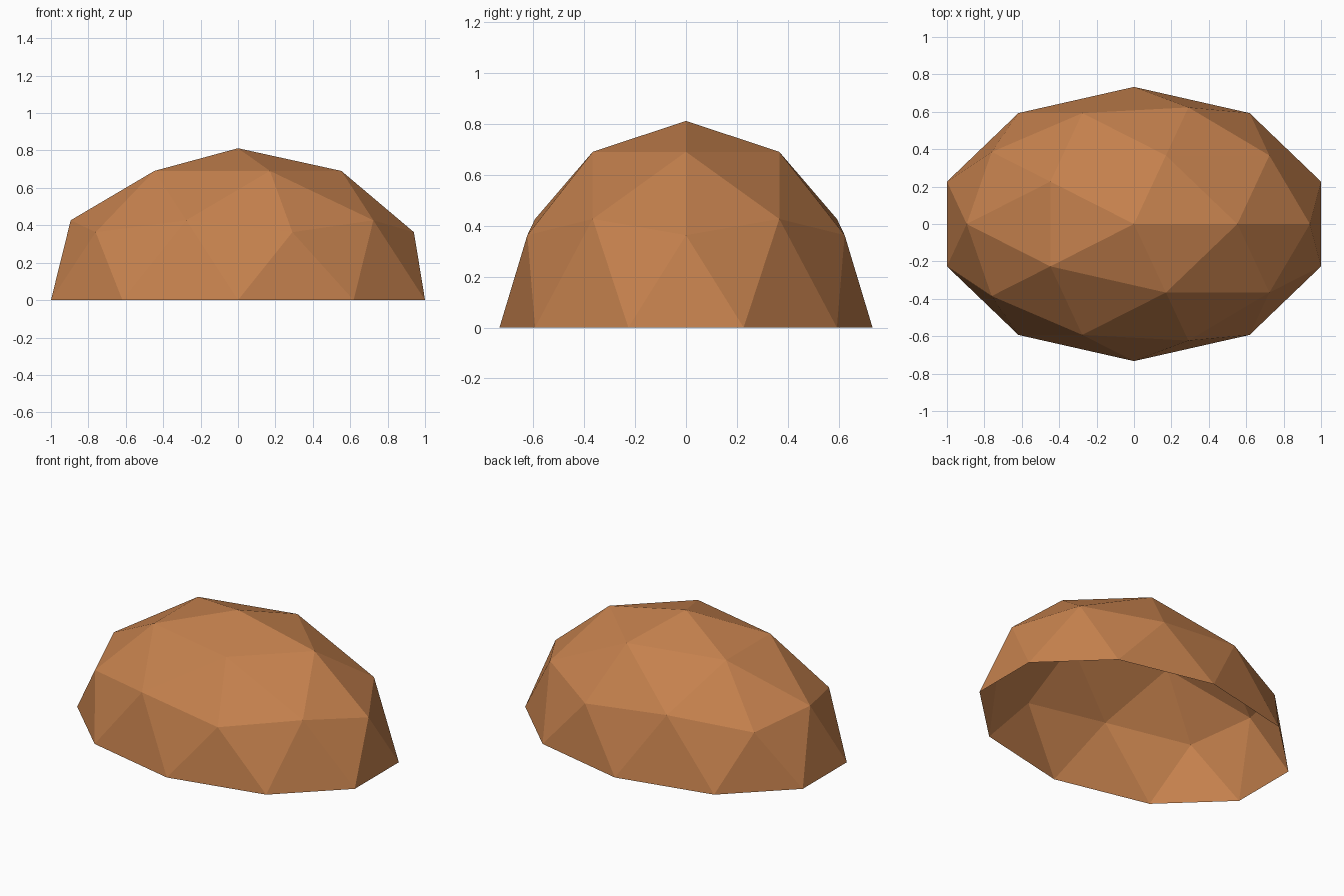
import bpy, bmesh
from mathutils import Matrix

if "Cube" in bpy.data.objects:
    bpy.data.objects.remove(bpy.data.objects["Cube"])

# Single flat colour
clay = bpy.data.materials.new("clay_brown")
clay.diffuse_color = (0.56, 0.22, 0.075, 1.0)
clay.use_nodes = True
clay.node_tree.nodes["Principled BSDF"].inputs["Base Color"].default_value = clay.diffuse_color

# Upper half of a stretched low-poly sphere, open underneath
bm = bmesh.new()
bmesh.ops.create_icosphere(bm, subdivisions=2, radius=1.0)
lower = [v for v in bm.verts if v.co.z < -0.01]
bmesh.ops.delete(bm, geom=lower, context='VERTS')
bmesh.ops.transform(bm, matrix=Matrix.Diagonal((1.0515, 0.733, 0.812, 1.0)), verts=bm.verts)

mesh = bpy.data.meshes.new("dome_shell")
bm.to_mesh(mesh)
bm.free()
mesh.materials.append(clay)
dome = bpy.data.objects.new("dome_shell", mesh)
bpy.context.collection.objects.link(dome)
